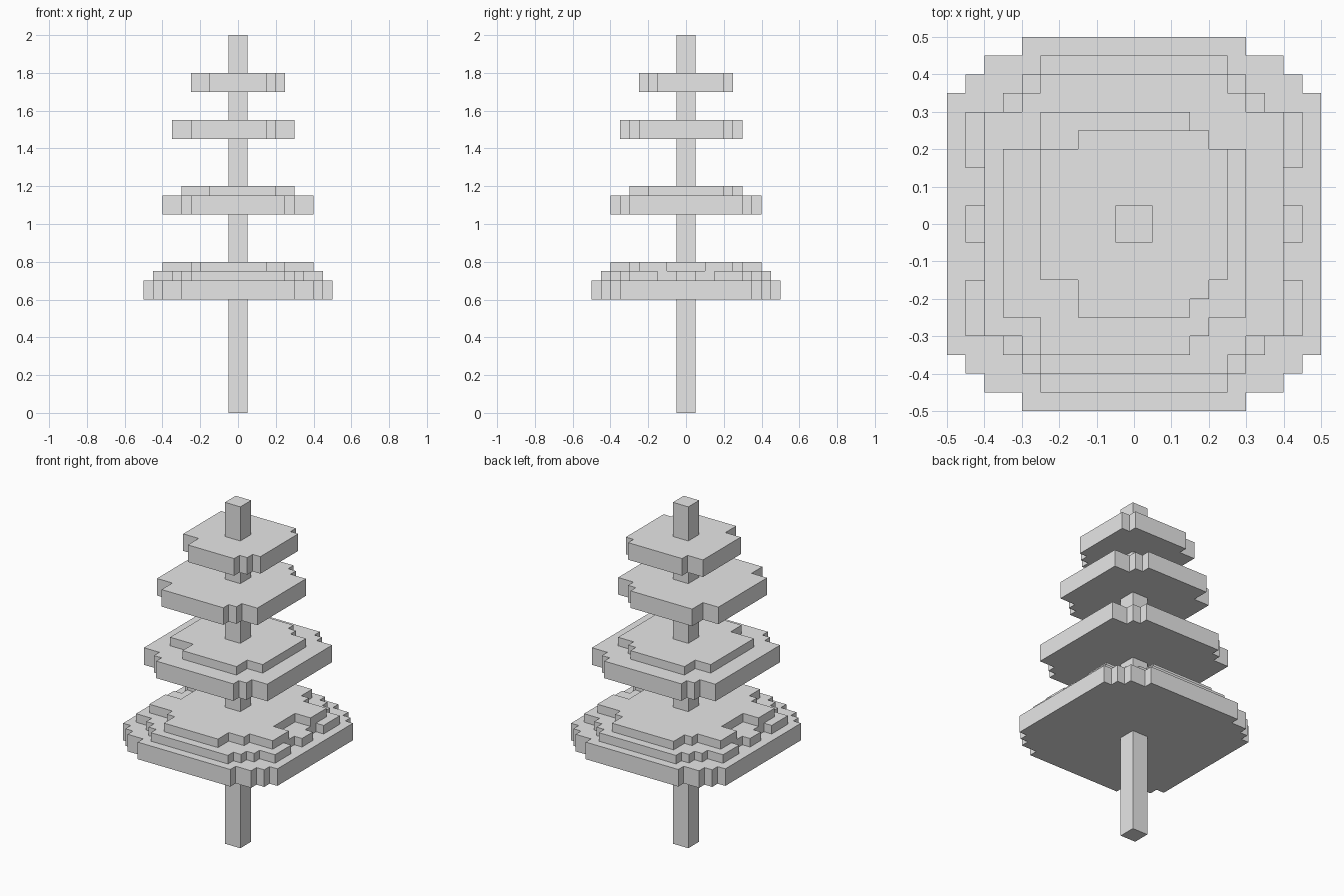
import bpy
import bmesh

CELL = 0.05  # size of one block

cube = bpy.data.objects.get("Cube")
if cube:
    bpy.data.objects.remove(cube, do_unlink=True)

grey = bpy.data.materials.new("plain_grey")
grey.use_nodes = True
grey.diffuse_color = (0.8, 0.8, 0.8, 1)
grey.node_tree.nodes["Principled BSDF"].inputs["Base Color"].default_value = (0.8, 0.8, 0.8, 1)


def prism(name, outline, low, high):
    """Extrude a counter-clockwise outline, measured in blocks."""
    bm = bmesh.new()
    base = bm.faces.new([bm.verts.new((x * CELL, y * CELL, low * CELL)) for x, y in outline])
    top = bmesh.ops.extrude_face_region(bm, geom=[base], use_keep_orig=True)["geom"]
    bmesh.ops.translate(bm, vec=(0, 0, (high - low) * CELL),
                        verts=[v for v in top if isinstance(v, bmesh.types.BMVert)])
    bmesh.ops.recalc_face_normals(bm, faces=bm.faces)
    mesh = bpy.data.meshes.new(name)
    bm.to_mesh(mesh)
    bm.free()
    mesh.materials.append(grey)
    bpy.context.collection.objects.link(bpy.data.objects.new(name, mesh))


def box(name, x0, x1, y0, y1, low, high):
    prism(name, [(x0, y0), (x1, y0), (x1, y1), (x0, y1)], low, high)


def tier(name, low, high, *corners):
    """Slab whose corners are stairs, each listed from its x side to its y side."""
    if len(corners) == 1:
        corners = corners * 4
    outline = []
    for (sx, sy), stair in zip([(1, 1), (-1, 1), (-1, -1), (1, -1)], corners):
        points = [stair[0]]
        for a, b in zip(stair, stair[1:]):
            points += [(b[0], a[1]), b]
        if sx * sy < 0:
            points.reverse()
        outline += [(sx * x, sy * y) for x, y in points]
    prism(name, outline, low, high)


# Trunk
box("trunk", -1, 1, -1, 1, 0, 40)

# Lowest branches: wide slab, stepped slab and raised crown
tier("lowest_branch", 12, 14, [(10, 7), (9, 8), (8, 9), (6, 10)])
tier("lowest_branch_step", 14, 15, [(8, 6), (7, 7), (6, 8), (5, 9)])
wide = [(6, 5), (5, 6), (4, 8)]
tier("lowest_branch_crown", 15, 16, wide, wide, wide, [(6, 5), (5, 6), (3, 8)])

# Teeth along both sides of the lowest branches
for side, s in (("left", 1), ("right", -1)):
    for y0, y1 in ((-6, -3), (-1, 1), (3, 6)):
        box(side + "_step_tooth", *sorted((8 * s, 9 * s)), y0, y1, 14, 15)
    for y0, y1 in ((-5, -2), (2, 5)):
        box(side + "_crown_tooth", *sorted((6 * s, 8 * s)), y0, y1, 15, 16)

# Second branches
tier("second_branch", 21, 23, [(8, 6), (6, 7), (5, 8)])
tier("second_branch_crown", 23, 24,
     [(6, 4), (4, 5), (3, 6)], [(6, 4), (4, 6)], [(6, 4), (3, 6)], [(6, 4), (4, 6)])

# Third and top branches
tier("third_branch", 29, 31,
     [(6, 4), (4, 5), (3, 6)], [(7, 4), (5, 6)], [(7, 5), (5, 7)], [(6, 5), (4, 6), (3, 7)])
tier("top_branch", 34, 36,
     [(5, 4), (4, 5)], [(5, 4), (3, 5)], [(5, 3), (3, 5)], [(5, 3), (4, 4), (3, 5)])
